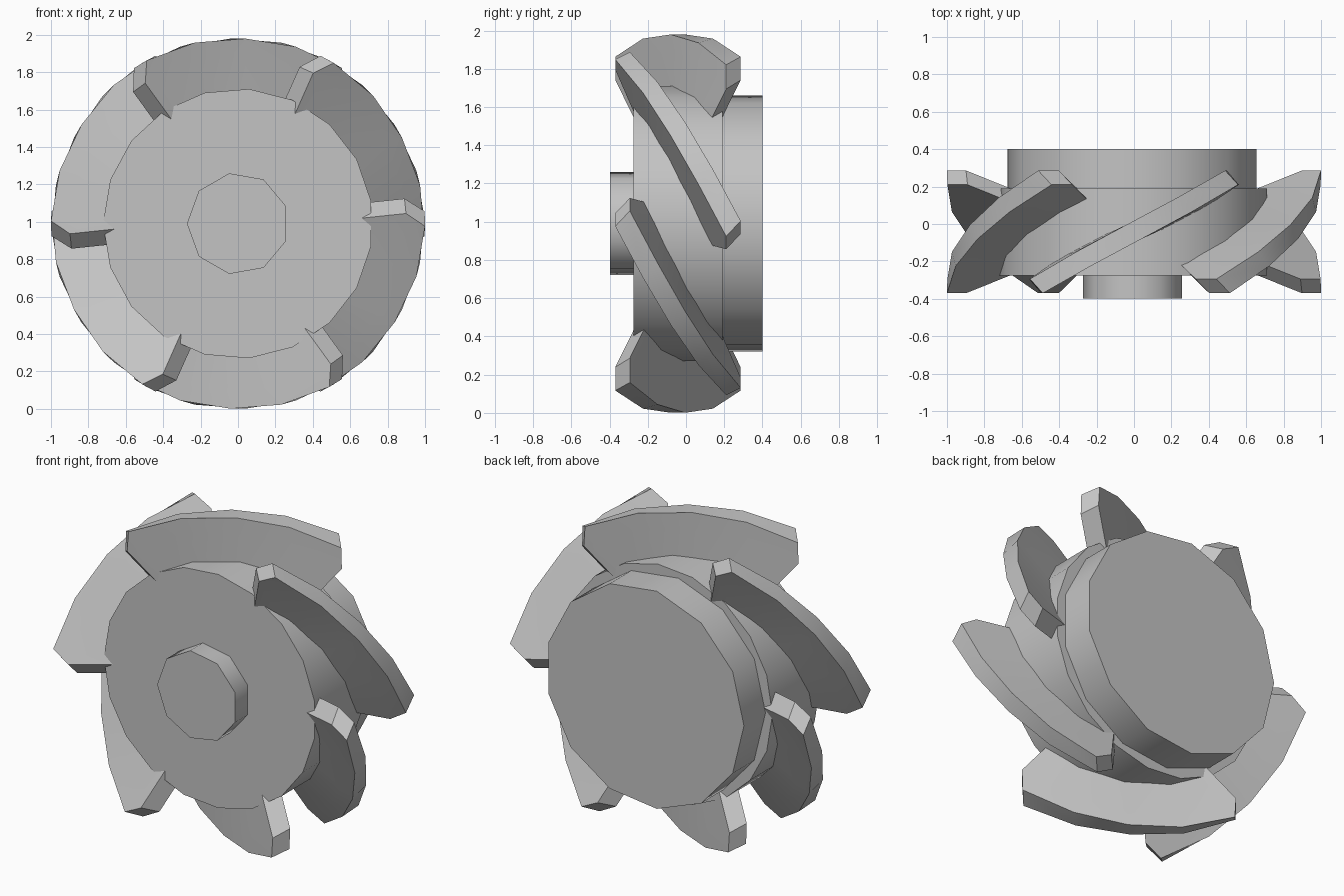
import bpy
import bmesh
from math import sin, cos, pi, radians

if "Cube" in bpy.data.objects:
    bpy.data.objects.remove(bpy.data.objects["Cube"], do_unlink=True)

AXIS_Z = 0.99

grey = bpy.data.materials.new("plain grey")
grey.use_nodes = True
grey.diffuse_color = (0.55, 0.55, 0.55, 1)
grey.node_tree.nodes["Principled BSDF"].inputs["Base Color"].default_value = (0.55, 0.55, 0.55, 1)


def polar(radius, angle, y):
    return (radius * cos(angle), y, AXIS_Z + radius * sin(angle))


def finish(name, bm, smooth_angle):
    bmesh.ops.recalc_face_normals(bm, faces=bm.faces)
    mesh = bpy.data.meshes.new(name)
    bm.to_mesh(mesh)
    bm.free()
    obj = bpy.data.objects.new(name, mesh)
    bpy.context.collection.objects.link(obj)
    mesh.materials.append(grey)
    bpy.ops.object.select_all(action="DESELECT")
    obj.select_set(True)
    bpy.context.view_layer.objects.active = obj
    bpy.ops.object.shade_smooth_by_angle(angle=radians(smooth_angle))
    return obj


def disc(name, sides, radius, y_front, y_back):
    """Solid drum along y, with one corner pointing to -x."""
    bm = bmesh.new()
    rings = [[bm.verts.new(polar(radius, pi + 2 * pi * i / sides, y)) for i in range(sides)]
             for y in (y_front, y_back)]
    for i in range(sides):
        j = (i + 1) % sides
        bm.faces.new((rings[0][i], rings[0][j], rings[1][j], rings[1][i]))
    for ring in rings:
        bm.faces.new(ring)
    finish(name, bm, 60)


def blade(name, middle):
    """Helical tooth: five cross-sections, each a root-shoulder-tip loop."""
    bm = bmesh.new()
    # radius, half sweep in degrees, half length along y
    layers = [(0.60, 36, 0.17), (0.90, 36, 0.29), (0.99, 31.5, 0.29)]
    sections = []
    for f in (-1, -0.5, 0, 0.5, 1):
        sides = []
        for s in (-1, 1):
            column = []
            for k, (r, sweep, half) in enumerate(layers):
                radius = r + (0.01 * abs(f) if k == 2 else 0)
                angle = middle + radians(f * sweep) + s * 0.04 / r
                column.append(bm.verts.new(polar(radius, angle, -0.042 - f * half + s * 0.038)))
            sides.append(column)
        sections.append(sides[0] + sides[1][::-1])
    for a, b in zip(sections, sections[1:]):
        for i in range(6):
            j = (i + 1) % 6
            bm.faces.new((a[i], a[j], b[j], b[i]))
    # End caps: a flat end face and a chamfer towards the tip
    for c in (sections[0], sections[-1]):
        bm.faces.new((c[0], c[1], c[4], c[5]))
        bm.faces.new((c[1], c[2], c[3], c[4]))
    finish(name, bm, 30)


# Stepped drum
disc("front_hub", 9, 0.273, -0.397, -0.25)
disc("main_drum", 19, 0.722, -0.275, 0.19)
disc("back_disc", 13, 0.675, 0.15, 0.40)

# Ring of helical teeth
for n in range(6):
    blade(f"helical_blade_{n + 1}", radians(30 + 60 * n))
